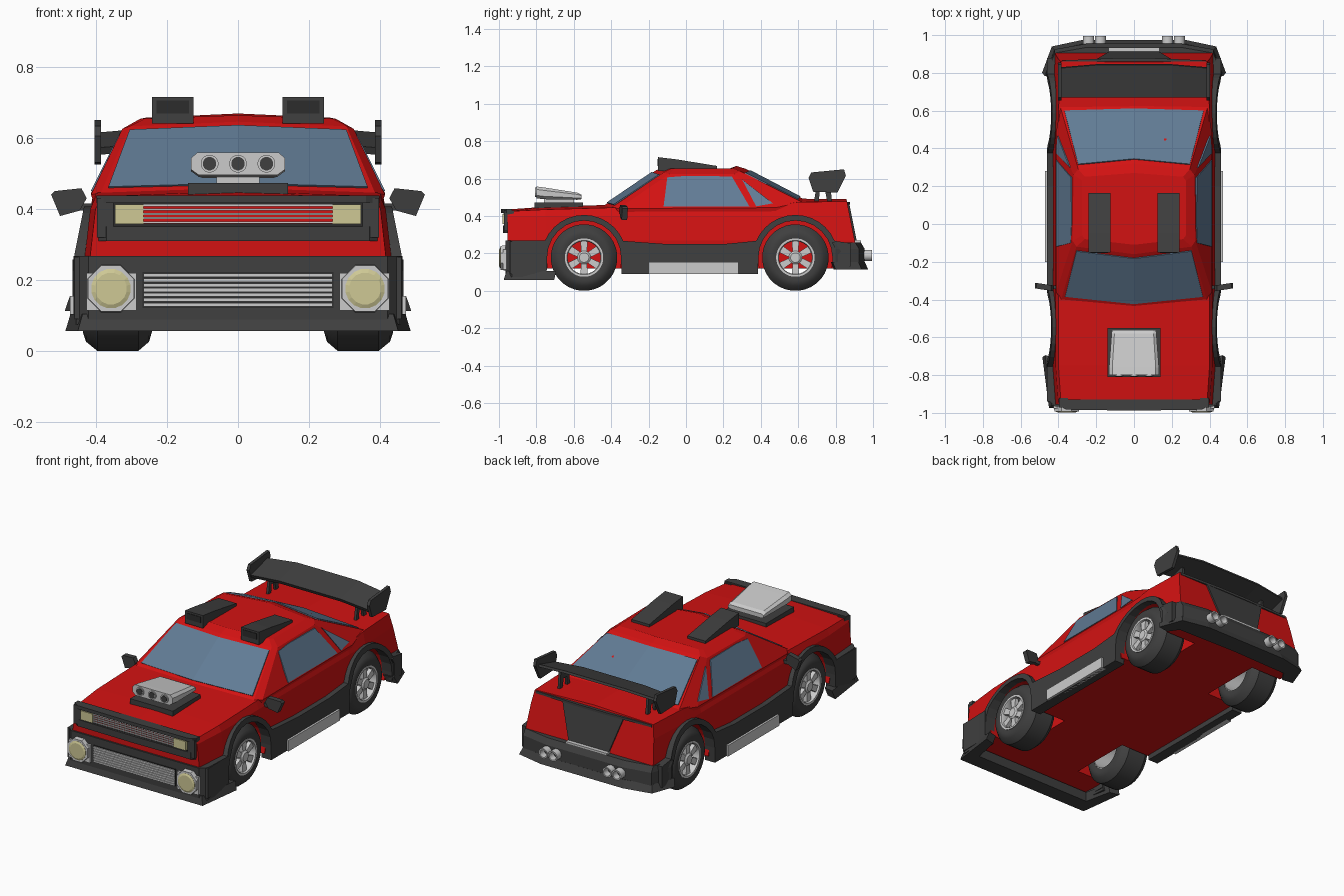
import bpy, bmesh
from math import sin, cos, pi, radians
from mathutils import Vector


def material(name, rgb):
    m = bpy.data.materials.new(name)
    m.diffuse_color = (*rgb, 1)
    return m


RED = material("red_paint", (0.65, 0.006, 0.006))
DARK = material("dark_trim", (0.05, 0.05, 0.05))
BLACK = material("dark_recess", (0.025, 0.025, 0.025))
GLASS = material("glass", (0.12, 0.2, 0.3))
LAMP = material("lamp", (0.62, 0.58, 0.3))


def loft(name, rings, mat=None, loop=False, smooth=False):
    """Skin equal-sized rings; cap the ends unless the skin loops round."""
    n, m = len(rings[0]), len(rings)
    bm = bmesh.new()
    v = [[bm.verts.new(p) for p in r] for r in rings]
    for i in range(m if loop else m - 1):
        a, b = v[i], v[(i + 1) % m]
        for j in range(n):
            k = (j + 1) % n
            bm.faces.new((a[j], a[k], b[k], b[j]))
    if not loop:
        bm.faces.new(v[0])
        bm.faces.new(v[-1])
    bmesh.ops.recalc_face_normals(bm, faces=bm.faces)
    me = bpy.data.meshes.new(name)
    bm.to_mesh(me)
    bm.free()
    ob = bpy.data.objects.new(name, me)
    bpy.context.collection.objects.link(ob)
    if mat:
        me.materials.append(mat)
    if smooth:
        bpy.ops.object.select_all(action='DESELECT')
        ob.select_set(True)
        bpy.context.view_layer.objects.active = ob
        bpy.ops.object.shade_smooth_by_angle(angle=radians(35))
    return ob


def sym(half):
    return half + [(-x, y, z) for x, y, z in reversed(half) if abs(x) > 1e-6]


def box(name, x0, x1, y0, y1, z0, z1, mat=None):
    return loft(name, [[(x0, y0, z), (x1, y0, z), (x1, y1, z), (x0, y1, z)] for z in (z0, z1)], mat)


def plan(name, half, z0, z1, mat=DARK):
    return loft(name, [sym([(x, y, z) for x, y in half]) for z in (z0, z1)], mat)


def circle(axis, c, r, a, n):
    t = [2 * pi * (i + 0.5) / n for i in range(n)]
    if axis == 'x':
        return [(a, c[0] + r * cos(q), c[1] + r * sin(q)) for q in t]
    return [(c[0] + r * cos(q), a, c[1] + r * sin(q)) for q in t]


def lathe(name, axis, c, prof, n, mat=None, loop=False, smooth=False):
    return loft(name, [circle(axis, c, r, a, n) for a, r in prof], mat, loop, smooth)


WHEELS, WZ = (-0.545, 0.585), 0.178

# main body: cross-sections from nose to tail
secs = []
for y, k, ze, zc, sl in [(-0.955, 0.965, 0.425, 0.435, 0), (-0.75, 1, 0.435, 0.45, 0), (-0.4, 1, 0.445, 0.46, 0),
                         (0.45, 1, 0.45, 0.46, 0), (0.6, 1, 0.475, 0.493, 0), (0.86, 0.97, 0.478, 0.49, 0.2)]:
    half = [(0, 0.12), (0.42, 0.12), (0.43, 0.27), (0.415, 0.40), (0.40, ze), (0, zc)]
    secs.append(sym([(x * k, y + sl * (0.48 - z), z) for x, z in half]))
body = loft("body", secs, RED)

# wheel wells cut from the body
for s in (1, -1):
    for wy in WHEELS:
        cut = lathe("well_cutter", 'x', (wy, WZ), [(s * 0.21, 0.2), (s * 0.6, 0.2)], 32)
        cut.hide_render = True
        mod = body.modifiers.new("well", 'BOOLEAN')
        mod.object, mod.operation, mod.solver = cut, 'DIFFERENCE', 'EXACT'
        bpy.context.view_layer.objects.active = body
        bpy.ops.object.modifier_apply(modifier=mod.name)
        bpy.data.objects.remove(cut)

# cabin
belt = [(0, -0.44, 0.455), (0.385, -0.40, 0.445), (0.413, -0.36, 0.44), (0.413, 0.48, 0.445), (0.39, 0.62, 0.475), (0, 0.63, 0.49)]
roof = [(0, -0.16, 0.645), (0.305, -0.12, 0.632), (0.325, -0.09, 0.625), (0.32, 0.26, 0.625), (0.295, 0.29, 0.64), (0, 0.32, 0.652)]
crown = [(0, -0.11, 0.663), (0.26, -0.08, 0.654), (0.275, -0.06, 0.653), (0.275, 0.23, 0.653), (0.26, 0.25, 0.656), (0, 0.27, 0.668)]
foot = [(x * 0.97, y, 0.40) for x, y, z in belt]
loft("cabin", [sym(r) for r in (foot, belt, roof, crown)], RED)

# front and rear glass, one pane per half
for s in (1, -1):
    for name, i, j, d in (("windshield", 0, 1, -1), ("rear_window", 5, 4, 1)):
        def at(u, t):
            p = Vector(belt[i]).lerp(Vector(belt[j]), u)
            return p.lerp(Vector(roof[i]).lerp(Vector(roof[j]), u), t)
        quad = [at(u, t) for u, t in ((0, 0.07), (0.96, 0.07), (0.98, 0.93), (0, 0.93))]
        loft(name, [[(s * p.x, p.y + d * o, p.z + o) for p in quad] for o in (-0.005, 0.004)], GLASS)

    # side glass
    for name, pts in (("door_window", [(-0.12, 0.45), (-0.10, 0.607), (0.0, 0.615), (0.245, 0.612), (0.34, 0.45)]),
                      ("quarter_window", [(0.375, 0.452), (0.30, 0.595), (0.465, 0.468)])):
        loft(name, [[(s * (0.413 - 0.5 * (z - 0.442) + o), y, z) for y, z in pts] for o in (-0.006, 0.005)], GLASS)

    # lower cladding with wheel arch flares
    def arc(wy, r, a0, a1, n=12):
        return [(wy + r * cos(radians(a0 + (a1 - a0) * i / n)), WZ + r * sin(radians(a0 + (a1 - a0) * i / n))) for i in range(n + 1)]
    f, b = WHEELS
    prof = [(-0.94, 0.265)] + arc(f, 0.228, 157, 23) + [(-0.1, 0.25), (0.2, 0.25)] + arc(b, 0.228, 157, 23)
    prof += [(0.88, 0.255), (0.88, 0.13), (b + 0.2, 0.13)] + arc(b, 0.198, 0, 180) + [(b - 0.2, 0.09), (f + 0.2, 0.09)]
    prof += arc(f, 0.198, 0, 180) + [(f - 0.2, 0.09), (-0.94, 0.09)]
    outer = [(s * (0.46 - 0.2 * max(0, z - 0.27)), y, z) for y, z in prof]
    loft("side_cladding", [[(s * 0.395, y, z) for y, z in prof], outer], DARK)
    box("side_panel", s * 0.44, s * 0.472, -0.2, 0.28, 0.09, 0.155)

    # wheels
    for wy in WHEELS:
        c = (wy, WZ)
        tire = [(0.43, 0.1), (0.436, 0.125), (0.427, 0.152), (0.395, 0.178), (0.28, 0.178), (0.25, 0.152), (0.242, 0.125), (0.248, 0.1)]
        lathe("tire", 'x', c, [(s * x, r) for x, r in tire], 32, DARK, True, True)
        rim = [(0.425, 0.088), (0.434, 0.092), (0.434, 0.103), (0.25, 0.103), (0.25, 0.096), (0.40, 0.09)]
        lathe("rim", 'x', c, [(s * x, r) for x, r in rim], 32, None, True, True)
        lathe("hub", 'x', c, [(s * 0.37, 0.036), (s * 0.425, 0.036), (s * 0.433, 0.026)], 16, None, False, True)
        for i in range(6):
            a = radians(60 * i + 30)
            q = [(0.02, -0.014), (0.092, -0.02), (0.092, 0.02), (0.02, 0.014)]
            loft("spoke", [[(s * x, wy + r * cos(a) - t * sin(a), WZ + r * sin(a) + t * cos(a)) for r, t in q] for x in (0.40, 0.424)])

    # door mirror
    mir = [(0.445, 0.395), (0.50, 0.38), (0.525, 0.44), (0.515, 0.45), (0.44, 0.458), (0.425, 0.43)]
    loft("mirror", [[(s * x, y + (x - 0.43) * 0.15, z) for x, z in mir] for y in (-0.355, -0.325)], DARK)
    box("mirror_arm", s * 0.39, s * 0.45, -0.345, -0.325, 0.395, 0.415, DARK)

    # roof scoop
    wedge = [(-0.15, 0.64), (-0.15, 0.715), (-0.05, 0.703), (0.165, 0.668), (0.165, 0.64)]
    loft("roof_scoop", [[(s * x, y, z) for y, z in wedge] for x in (0.125, 0.242)], DARK)
    box("roof_scoop_mouth", s * 0.138, s * 0.229, -0.153, -0.14, 0.668, 0.704, BLACK)

    # head lamps and round fog lamps
    box("head_lamp", s * 0.265, s * 0.345, -0.982, -0.95, 0.358, 0.412, LAMP)
    box("fog_mount", s * 0.285, s * 0.425, -0.978, -0.95, 0.115, 0.22)
    lathe("fog_housing", 'y', (s * 0.357, 0.176), [(-0.95, 0.06), (-0.965, 0.072), (-0.993, 0.07), (-0.993, 0.058)], 8)
    lathe("fog_lamp", 'y', (s * 0.357, 0.176), [(-0.98, 0.056), (-0.994, 0.056), (-0.999, 0.045)], 16, LAMP)

    # twin exhausts
    for x in (0.178, 0.24):
        pipe = [(0.90, 0.03), (0.995, 0.03), (0.995, 0.022), (0.93, 0.02)]
        lathe("exhaust", 'y', (s * x, 0.19), pipe, 16, None, False, True)

    # wing end plate and post
    plate = [(0.655, 0.605), (0.67, 0.633), (0.845, 0.65), (0.855, 0.615), (0.81, 0.525), (0.68, 0.53)]
    loft("wing_end_plate", [[(s * x, y, z) for y, z in plate] for x in (0.385, 0.403)], DARK)
    post = [(0.685, 0.48), (0.70, 0.575), (0.77, 0.585), (0.78, 0.48), (0.755, 0.48), (0.745, 0.53), (0.715, 0.53), (0.71, 0.48)]
    loft("wing_post", [[(s * x, y, z) for y, z in post] for x in (0.28, 0.295)], DARK)

# wing blade
loft("wing_blade", [[(x, 0.67, 0.572 + h), (x, 0.825 + h, 0.615 + h), (x, 0.83 + h, 0.602 + h), (x, 0.68, 0.552 + h)]
                    for x, h in ((-0.39, 0), (-0.2, 0.016), (0.2, 0.016), (0.39, 0))], DARK)

# upper grille: backing, frame, bars
box("grille_back", -0.37, 0.37, -0.965, -0.93, 0.33, 0.43, BLACK)
plan("grille_top_frame", [(0, -0.988), (0.36, -0.983), (0.398, -0.96), (0.398, -0.93), (0, -0.93)], 0.417, 0.437)
plan("grille_bottom_frame", [(0, -0.978), (0.37, -0.973), (0.398, -0.95), (0.398, -0.92), (0, -0.92)], 0.31, 0.35)
for s in (1, -1):
    box("grille_end_frame", s * 0.35, s * 0.396, -0.972, -0.92, 0.32, 0.43, DARK)
box("grille_insert", -0.265, 0.265, -0.97, -0.95, 0.358, 0.414, RED)
for i in range(5):
    z = 0.362 + 0.012 * i
    box("grille_bar", -0.265, 0.265, -0.978, -0.96, z - 0.003, z + 0.003)

# front bumper, lip and lower grille
plan("front_bumper", [(0, -0.965), (0.42, -0.965), (0.455, -0.93), (0.462, -0.745), (0.40, -0.745), (0.39, -0.9), (0, -0.9)], 0.075, 0.268)
lip = [(0, -0.975), (0.45, -0.975), (0.485, -0.705), (0.425, -0.72), (0.39, -0.88), (0, -0.88)]
loft("front_lip", [sym([(x, y, 0.057) for x, y in lip]), sym([(x * 0.97, y * 0.985, 0.105) for x, y in lip])], DARK)
box("lower_grille_back", -0.268, 0.268, -0.969, -0.95, 0.122, 0.222, BLACK)
for i in range(7):
    z = 0.131 + 0.0137 * i
    box("lower_grille_bar", -0.266, 0.266, -0.976, -0.96, z - 0.005, z + 0.005)

# rear bumper and lip
rear = [(0, 0.945), (0.25, 0.945), (0.42, 0.915), (0.465, 0.79), (0.40, 0.79), (0.38, 0.85), (0, 0.86)]
loft("rear_bumper", [sym([(x, y + o, z) for x, y in rear]) for z, o in ((0.13, 0.01), (0.225, 0.01), (0.258, -0.01))], DARK)
rlip = [(0, 0.975), (0.27, 0.975), (0.435, 0.94), (0.487, 0.80), (0.42, 0.79), (0.38, 0.85), (0, 0.86)]
loft("rear_lip", [sym([(x, y, 0.113) for x, y in rlip]), sym([(x * 0.97, y * 0.98, 0.155) for x, y in rlip])], DARK)

# tail panel, trunk edge strip and rear plate
tail = [(-0.2, 0.47), (0.2, 0.47), (0.13, 0.26), (-0.13, 0.26)]
loft("tail_panel", [[(x, 0.86 + 0.2 * (0.48 - z) + o, z) for x, z in tail] for o in (-0.02, 0.01)], DARK)
plan("trunk_edge", [(0, 0.878), (0.1, 0.878), (0.38, 0.866), (0.39, 0.83), (0, 0.83)], 0.462, 0.476)
box("rear_plate", -0.135, 0.135, 0.90, 0.935, 0.235, 0.268)

# hood intake
box("intake_base", -0.14, 0.14, -0.81, -0.55, 0.44, 0.472, DARK)
box("intake_neck", -0.06, 0.06, -0.76, -0.6, 0.465, 0.505)
mouth = [(0, 0), (0.11, 0), (0.132, 0.25), (0.132, 0.75), (0.115, 1), (0, 1)]
loft("intake_scoop", [sym([(x * k, y, z0 + h * q) for x, q in mouth]) for y, z0, h, k in
                      ((-0.8, 0.495, 0.063, 1), (-0.76, 0.49, 0.063, 1), (-0.58, 0.487, 0.038, 0.9), (-0.56, 0.49, 0.025, 0.88))])
for x in (-0.08, 0, 0.08):
    lathe("intake_ring", 'y', (x, 0.527), [(-0.79, 0.025), (-0.806, 0.025)], 16)
    lathe("intake_hole", 'y', (x, 0.527), [(-0.79, 0.019), (-0.808, 0.019)], 16, DARK)
